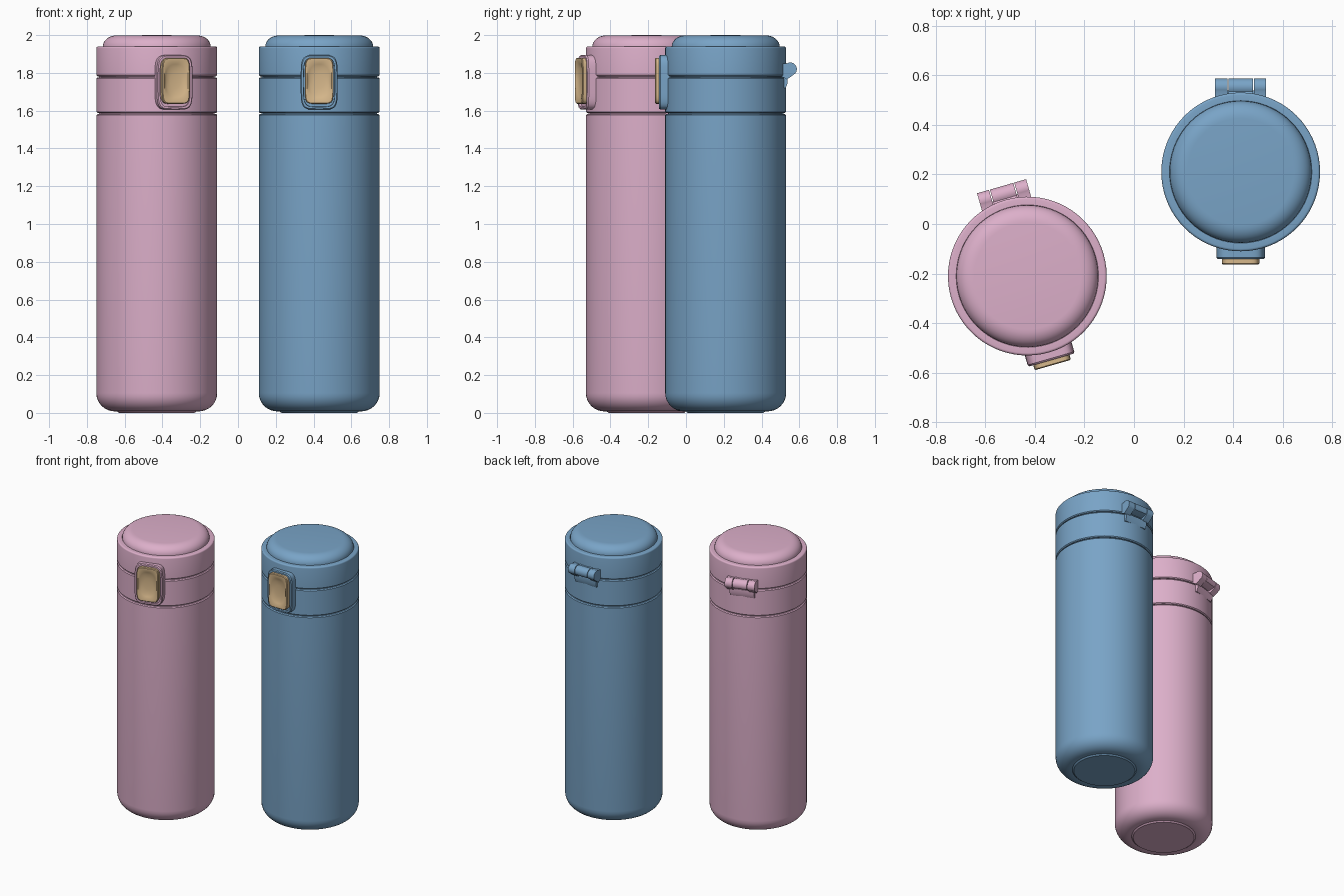
import bpy, bmesh
from math import cos, sin, pi, radians

cube = bpy.data.objects.get("Cube")
if cube:
    bpy.data.objects.remove(cube, do_unlink=True)


def material(name, rgb):
    m = bpy.data.materials.new(name)
    m.use_nodes = True
    m.diffuse_color = (*rgb, 1)
    m.node_tree.nodes["Principled BSDF"].inputs["Base Color"].default_value = (*rgb, 1)
    return m


PINK = material("soft pink", (0.72, 0.43, 0.59))
BLUE = material("dusty blue", (0.19, 0.37, 0.57))
TAN = material("warm tan", (0.68, 0.48, 0.26))


def finish(name, bm, mat, place, angle=35):
    """Turn a bmesh into a placed, smooth-shaded object."""
    bmesh.ops.remove_doubles(bm, verts=bm.verts, dist=0.0001)
    bmesh.ops.recalc_face_normals(bm, faces=bm.faces)
    mesh = bpy.data.meshes.new(name)
    bm.to_mesh(mesh)
    bm.free()
    mesh.materials.append(mat)
    obj = bpy.data.objects.new(name, mesh)
    bpy.context.collection.objects.link(obj)
    x, y, turn = place
    obj.location = (x, y, 0)
    obj.rotation_euler.z = radians(turn)
    bpy.ops.object.select_all(action='DESELECT')
    obj.select_set(True)
    bpy.context.view_layer.objects.active = obj
    bpy.ops.object.shade_smooth_by_angle(angle=radians(angle))


def lathe(name, profile, mat, place):
    """Spin a (radius, height) profile about the vertical axis."""
    bm = bmesh.new()
    verts = [bm.verts.new((r, 0, z)) for r, z in profile]
    edges = [bm.edges.new(pair) for pair in zip(verts, verts[1:])]
    bmesh.ops.spin(bm, geom=verts + edges, axis=(0, 0, 1), cent=(0, 0, 0),
                   angle=2 * pi, steps=72, use_merge=False)
    finish(name, bm, mat, place)


def signed_power(v, p):
    return (abs(v) ** p) * (1 if v >= 0 else -1)


def rounded_stack(name, loops, zc, mat, place, n=64):
    """Bridge rounded-rectangle loops (half width, half height, squareness, y)."""
    bm = bmesh.new()
    rings = []
    for w, h, sq, y in loops:
        angles = [2 * pi * i / n for i in range(n)]
        rings.append([bm.verts.new((w * signed_power(cos(a), 2 / sq), y,
                                    zc + h * signed_power(sin(a), 2 / sq)))
                      for a in angles])
    for a, b in zip(rings, rings[1:]):
        for i in range(n):
            j = (i + 1) % n
            bm.faces.new((a[i], a[j], b[j], b[i]))
    bm.faces.new(rings[0])
    bm.faces.new(rings[-1])
    finish(name, bm, mat, place)


def extrude_side(name, outline, x0, x1, mat, place):
    """Extrude a (y, z) outline sideways."""
    bm = bmesh.new()
    face = bm.faces.new([bm.verts.new((x0, y, z)) for y, z in outline])
    new = bmesh.ops.extrude_face_region(bm, geom=[face])["geom"]
    bmesh.ops.translate(bm, vec=(x1 - x0, 0, 0),
                        verts=[v for v in new if isinstance(v, bmesh.types.BMVert)])
    finish(name, bm, mat, place)


def arc(rc, zc, rr, rz, start, end, steps=8):
    """Elliptical profile arc between two angles in degrees."""
    out = []
    for i in range(steps + 1):
        a = radians(start + (end - start) * i / steps)
        out.append((rc + rr * cos(a), zc + rz * sin(a)))
    return out


R = 0.32
NECK = 0.306


def bottle(prefix, mat, place):
    # Flask with a small foot and rounded base
    lathe(prefix + "_body",
          [(0, 0), (0.2, 0), (0.21, 0.008)] + arc(0.222, 0.105, 0.098, 0.097, -90, 0)
          + [(R, 1.576), (R - 0.006, 1.582), (NECK, 1.582), (0, 1.582)], mat, place)

    # Collar ring with a recessed neck below
    lathe(prefix + "_collar",
          [(0, 1.57), (NECK, 1.57), (NECK, 1.588), (R - 0.006, 1.588), (R, 1.594),
           (R, 1.77), (R - 0.006, 1.776), (NECK, 1.776), (0, 1.776)], mat, place)

    # Lid with a ledge and a domed top
    lathe(prefix + "_lid",
          [(0, 1.765), (NECK, 1.765), (NECK, 1.782), (R - 0.006, 1.782), (R, 1.788)]
          + arc(R - 0.01, 1.93, 0.01, 0.01, 0, 90, 4)
          + [(0.287, 1.94)] + arc(0.215, 1.938, 0.071, 0.06, 0, 90)
          + [(0, 2.0)], mat, place)

    # Latch housing with a recess for the button
    rounded_stack(prefix + "_latch_housing",
                  [(0.098, 0.145, 5, -0.29), (0.098, 0.145, 5, -0.345),
                   (0.093, 0.14, 5, -0.352), (0.083, 0.13, 5, -0.352),
                   (0.082, 0.129, 5, -0.338)], 1.75, mat, place)

    # Button with a scooped thumb dish
    rounded_stack(prefix + "_button",
                  [(0.076, 0.122, 6, -0.33), (0.076, 0.122, 6, -0.369),
                   (0.072, 0.118, 6, -0.373), (0.065, 0.105, 3.6, -0.373),
                   (0.058, 0.088, 2.5, -0.366), (0.05, 0.07, 2, -0.36),
                   (0.03, 0.04, 2, -0.357), (0.01, 0.014, 2, -0.356)],
                  1.758, TAN, place)

    # Hinge knuckles: round barrels tapering into the wall
    barrel = arc(0.342, 1.82, 0.035, 0.035, -40, 120, 14)
    outer = barrel + [(0.29, 1.85), (0.29, 1.785), (0.325, 1.765)]
    middle = barrel + [(0.29, 1.87), (0.29, 1.79), (0.33, 1.786)]
    for side, x in (("left", 0.053), ("right", -0.103)):
        extrude_side(f"{prefix}_hinge_{side}", outer, x, x + 0.05, mat, place)
    extrude_side(prefix + "_hinge_middle", middle, -0.049, 0.049, mat, place)

    # Bracket under the hinge on the collar
    extrude_side(prefix + "_hinge_bracket",
                 [(0.29, 1.774), (0.328, 1.774), (0.328, 1.745), (0.318, 1.72), (0.29, 1.72)],
                 -0.085, 0.085, mat, place)


bottle("blue_bottle", BLUE, (0.43, 0.21, 0))
bottle("pink_bottle", PINK, (-0.43, -0.21, 16))
